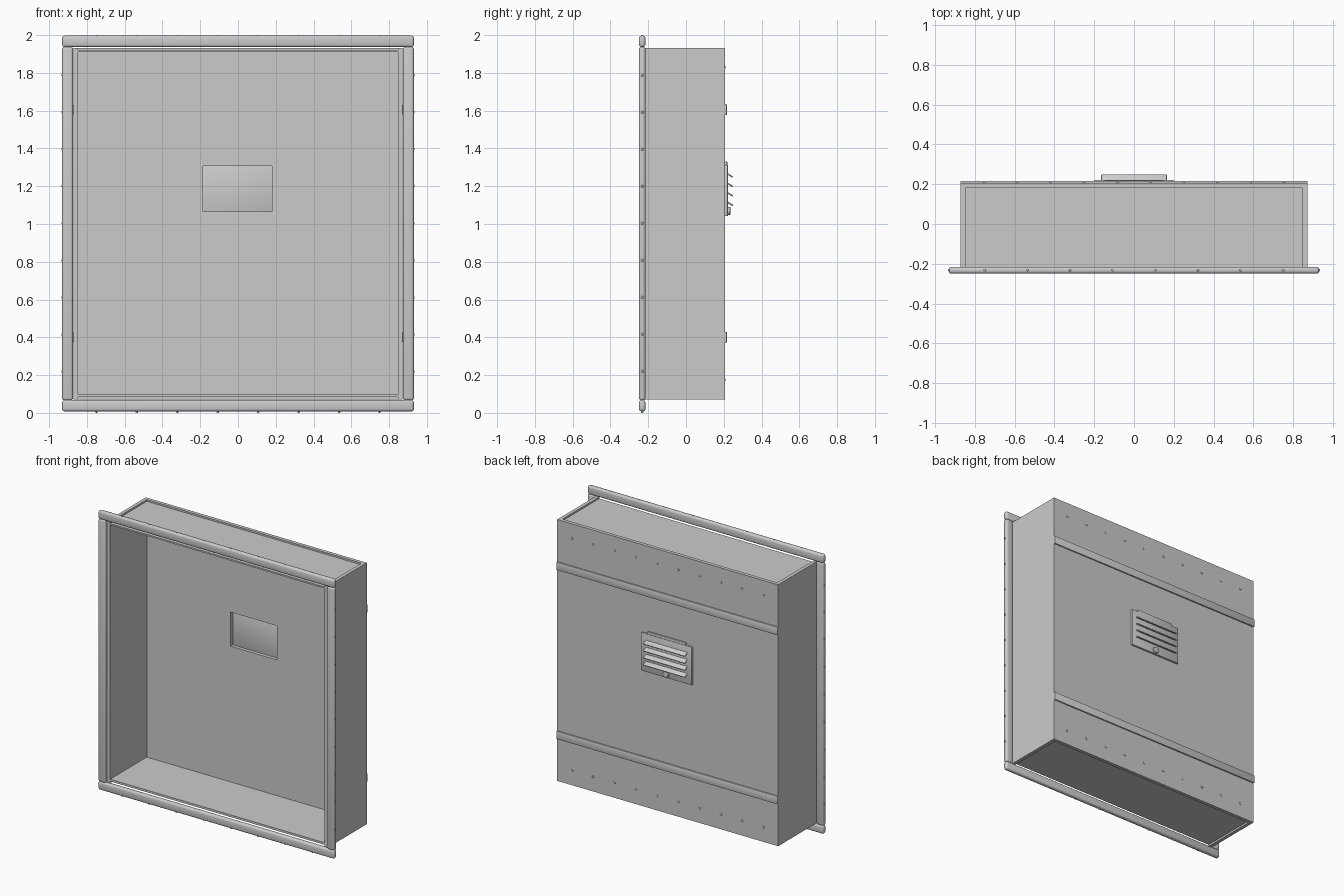
import bpy, bmesh, math
from mathutils import Matrix

if "Cube" in bpy.data.objects:
    bpy.data.objects.remove(bpy.data.objects["Cube"])

metal = bpy.data.materials.new("grey_metal")
metal.diffuse_color = (0.6, 0.6, 0.6, 1)
metal.use_nodes = True
metal.node_tree.nodes["Principled BSDF"].inputs["Base Color"].default_value = metal.diffuse_color


def finish(name, bm, bevel=0.0, segments=3):
    """Turn a bmesh into a grey object, optionally with rounded edges."""
    mesh = bpy.data.meshes.new(name)
    bm.to_mesh(mesh)
    bm.free()
    mesh.materials.append(metal)
    obj = bpy.data.objects.new(name, mesh)
    bpy.context.collection.objects.link(obj)
    bpy.ops.object.select_all(action='DESELECT')
    obj.select_set(True)
    bpy.context.view_layer.objects.active = obj
    if bevel:
        mod = obj.modifiers.new("rounded_edges", 'BEVEL')
        mod.width, mod.segments = bevel, segments
        bpy.ops.object.modifier_apply(modifier=mod.name)
        bpy.ops.object.shade_smooth_by_angle(angle=math.radians(40))
    return obj


def box(name, x, y, z, bevel=0.0, segments=3, tilt=0.0):
    """Box given by its (min, max) range on each axis."""
    bm = bmesh.new()
    size = [b - a for a, b in (x, y, z)]
    mid = [(a + b) / 2 for a, b in (x, y, z)]
    bmesh.ops.create_cube(bm, size=1, matrix=Matrix.Translation(mid)
                          @ Matrix.Rotation(tilt, 4, 'X') @ Matrix.Diagonal((*size, 1)))
    return finish(name, bm, bevel, segments)


def rivets(name, points, radius=0.007, squash=(1, 1, 1)):
    """Row of small domed heads joined in one object."""
    bm = bmesh.new()
    for p in points:
        bmesh.ops.create_uvsphere(bm, u_segments=10, v_segments=6, radius=radius,
                                  matrix=Matrix.Translation(p) @ Matrix.Diagonal((*squash, 1)))
    finish(name, bm)
    bpy.ops.object.shade_smooth()


# Case walls: the sides stand slightly proud of the top and bottom sheets
for s, side in ((-1, "left"), (1, "right")):
    box(side + "_wall", sorted((s * 0.846, s * 0.871)), (-0.232, 0.181), (0.07, 1.933))
box("top_wall", (-0.846, 0.846), (-0.232, 0.181), (1.91, 1.921))
box("bottom_wall", (-0.846, 0.846), (-0.232, 0.181), (0.083, 0.098))

# Back wall with a rectangular vent opening
back = box("back_wall", (-0.871, 0.871), (0.181, 0.206), (0.07, 1.933))
cutter = box("vent_cutter", (-0.185, 0.18), (0.1, 0.3), (1.065, 1.308))
cutter.hide_render = True
cut = back.modifiers.new("vent_opening", 'BOOLEAN')
cut.operation, cut.object, cut.solver = 'DIFFERENCE', cutter, 'EXACT'
bpy.context.view_layer.objects.active = back
bpy.ops.object.modifier_apply(modifier=cut.name)
bpy.data.objects.remove(cutter)

# Rounded front frame
FY = (-0.249, -0.215)
box("top_rail", (-0.931, 0.931), FY, (1.937, 1.997), 0.013)
box("bottom_rail", (-0.931, 0.931), FY, (0.008, 0.068), 0.013)
for s, side in ((-1, "left"), (1, "right")):
    box(side + "_rail", sorted((s * 0.873, s * 0.931)), FY, (0.066, 1.939), 0.013)

# Frame rivets around the outer edges
row_x = [-0.75 + i * 1.5 / 7 for i in range(8)]
row_z = [0.22 + i * 0.196 for i in range(9)]
rivets("top_rivets", [(x, -0.232, 1.993) for x in row_x])
rivets("bottom_rivets", [(x, -0.232, 0.007) for x in row_x])
for s, side in ((-1, "left"), (1, "right")):
    rivets(side + "_rivets", [(s * 0.929, -0.232, z) for z in row_z])

# Back straps and rivet rows
for name, z, rz in (("upper", 1.605, 1.83), ("lower", 0.4, 0.175)):
    box(name + "_strap", (-0.873, 0.873), (0.204, 0.217), (z - 0.029, z + 0.029), 0.005, 2)
    rivets(name + "_back_rivets",
           [(-0.755 + i * 1.51 / 9, 0.206, rz) for i in range(10)], 0.008, (1, 0.5, 1))

# Vent cover: plate, upper tab, louvres and knob
box("vent_plate", (-0.2, 0.2), (0.206, 0.222), (1.042, 1.314), 0.004, 2)
box("vent_tab", (-0.15, 0.15), (0.206, 0.219), (1.3, 1.33), 0.003, 2)
for i in range(4):
    z = 1.108 + i * 0.05
    box("louvre_%d" % (i + 1), (-0.165, 0.165), (0.214, 0.25), (z - 0.004, z + 0.004),
        0.0035, 2, math.radians(-32))
bm = bmesh.new()
bmesh.ops.create_cone(bm, cap_ends=True, segments=20, radius1=0.022, radius2=0.022, depth=0.022,
                      matrix=Matrix.Translation((0, 0.224, 1.069))
                      @ Matrix.Rotation(math.pi / 2, 4, 'X'))
finish("vent_knob", bm, 0.004, 2)
